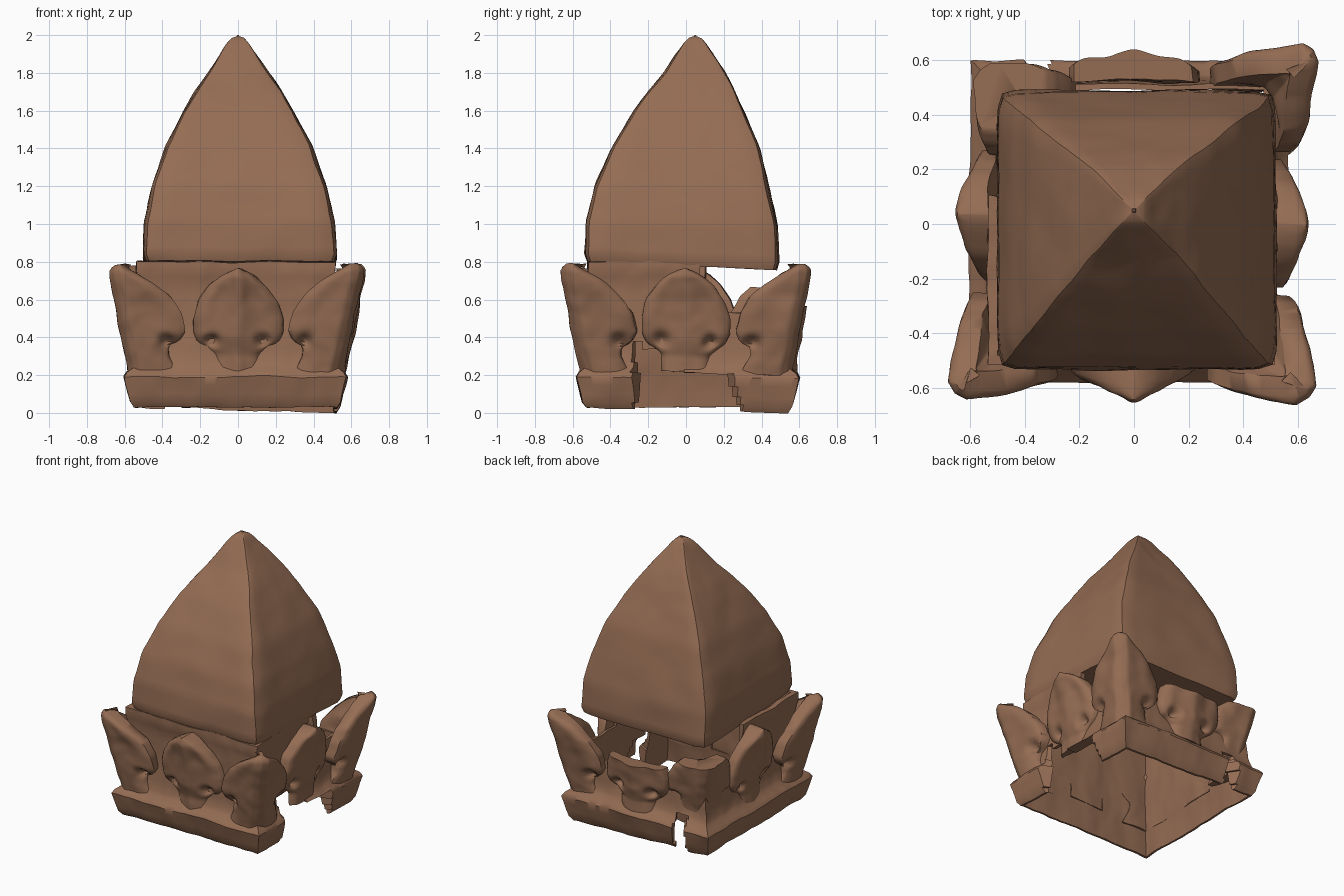
import bpy, bmesh, math
from mathutils import Vector, noise

if "Cube" in bpy.data.objects:
    bpy.data.objects.remove(bpy.data.objects["Cube"])

stone = bpy.data.materials.new("brown_stone")
stone.diffuse_color = (0.30, 0.152, 0.088, 1)
stone.use_nodes = True
stone.node_tree.nodes["Principled BSDF"].inputs["Base Color"].default_value = stone.diffuse_color


def lerp(table, z):
    """Piecewise linear lookup in [(z, value), ...]."""
    if z <= table[0][0]:
        return table[0][1]
    for (a, va), (b, vb) in zip(table, table[1:]):
        if z <= b:
            return va + (vb - va) * (z - a) / (b - a)
    return table[-1][1]


def spin(x, y, k):
    """Rotate by k quarter turns: front, right, back, left."""
    for _ in range(k):
        x, y = -y, x
    return x, y


def finish(name, bm, rough=0.008, angle=40):
    for v in bm.verts:
        v.co += noise.noise_vector(v.co * 5) * rough + noise.noise_vector(v.co * 14) * rough * 0.35
    bmesh.ops.recalc_face_normals(bm, faces=bm.faces)
    me = bpy.data.meshes.new(name)
    bm.to_mesh(me)
    bm.free()
    me.materials.append(stone)
    ob = bpy.data.objects.new(name, me)
    bpy.context.collection.objects.link(ob)
    bpy.ops.object.select_all(action='DESELECT')
    ob.select_set(True)
    bpy.context.view_layer.objects.active = ob
    bpy.ops.object.shade_smooth_by_angle(angle=math.radians(angle))


def loft(bm, rings):
    """Closed skin through equal rings of points, capped at both ends."""
    vs = [[bm.verts.new(p) for p in r] for r in rings]
    n = len(vs[0])
    for a, b in zip(vs, vs[1:]):
        for i in range(n):
            j = (i + 1) % n
            bm.faces.new((a[i], a[j], b[j], b[i]))
    bm.faces.new(vs[0][::-1])
    bm.faces.new(vs[-1])


# Spire: square section with curved sides and slightly rounded corners
half = [(0.78, .515), (1.0, .505), (1.2, .46), (1.4, .392), (1.6, .29), (1.7, .23),
        (1.8, .162), (1.9, .095), (1.96, .055), (1.985, .032), (1.995, .004)]
shift = [(0.78, -.022), (1.2, -.02), (1.4, -.004), (1.6, .015), (1.8, .045), (2.0, .05)]
bm = bmesh.new()
rings = []
for i in range(45):
    t = i / 44
    z = 0.78 + 1.22 * (1 - (1 - t) ** 1.4)
    h = lerp(half, z)
    if i == 0:
        h -= 0.015
    ring = []
    for k in range(4):
        for j in range(16):
            u = -1 + j / 8
            c = 1 - 0.035 * abs(u) ** 12
            x, y = spin(u * h * c, -h * c, k)
            dz = -0.05 * (y / .5) * max(0, 1 - (z - .78) / .5) * 0.5
            ring.append((x + 0.008 * (2 - z), y + lerp(shift, z), z + dz))
    rings.append(ring)
loft(bm, rings)
finish("spire", bm, 0.007, 35)

# Crown walls: broken shell with a base moulding outside, plain inside
wall = [(0.03, .535), (0.06, .555), (0.19, .59), (0.215, .575), (0.24, .54), (0.30, .52),
        (0.5, .505), (0.68, .51), (0.75, .525), (0.80, .525)]
inside = [(0.03, .52), (0.24, .495), (0.5, .485), (0.8, .49)]
levels = [.03, .06, .10, .15, .19, .215, .24, .27, .30, .34, .38, .43, .48, .53, .58,
          .63, .68, .72, .75, .78, .80]


def kept(k, x, y, z):
    wob = 0.03 * noise.noise(Vector((x * 6, y * 6, z * 6)))
    y, z = y + wob, z + wob
    if k == 0:
        return True
    if k == 1:
        gap = lerp([(-.28, .36), (-.1, .34), (0, .23), (.28, .22)], y)
        return not (abs(y) < .285 and z < gap) and (y < .1 or z < .53)
    if k == 2:
        return z < .48 and not (-.4 < x < -.3 and z < .25)
    return y < .1 or z < .5


n = 64
for k, side in enumerate(("front", "right", "back", "left")):
    bm = bmesh.new()
    outer, inner = [], []
    for z in levels:
        for table, grid in ((wall, outer), (inside, inner)):
            r = lerp(table, z)
            row = []
            for i in range(n + 1):
                u = -1 + 2 * i / n
                x, y = spin(u * r, -r, k)
                low = max(0, (0.25 - z) / 0.22) * max(0, x + y) * 0.03
                row.append(bm.verts.new((x - 0.012, y + 0.008, z - low)))
            grid.append(row)
    solid = {}
    for j in range(len(levels) - 1):
        for i in range(n):
            m = (outer[j][i].co + outer[j + 1][i + 1].co) / 2
            solid[j, i] = kept(k, *m)
    for (j, i), full in solid.items():
        if not full:
            continue
        for g in (outer, inner):
            bm.faces.new((g[j][i], g[j][i + 1], g[j + 1][i + 1], g[j + 1][i]))
        # broken rims between the two skins
        for dj, di, p, q in ((-1, 0, (j, i), (j, i + 1)), (1, 0, (j + 1, i), (j + 1, i + 1)),
                             (0, -1, (j, i), (j + 1, i)), (0, 1, (j, i + 1), (j + 1, i + 1))):
            if 0 <= i + di < n and not solid.get((j + dj, i + di), False):
                (a, b), (c, d) = p, q
                bm.faces.new((outer[a][b], outer[c][d], inner[c][d], inner[a][b]))
    bmesh.ops.delete(bm, geom=[v for v in bm.verts if not v.link_faces], context='VERTS')
    finish(side + "_wall", bm, 0.01)

# Leaves: half width and outward reach by height
face_w = [(0.22, .13), (0.31, .13), (0.345, .17), (0.37, .21), (0.42, .235), (0.5, .235),
          (0.6, .205), (0.68, .15), (0.73, .085), (0.76, .03), (0.77, .005)]
face_d = [(0.22, .54), (0.3, .54), (0.4, .57), (0.6, .60), (0.72, .64), (0.78, .63)]
corner_w = [(0.2, .27), (0.3, .24), (0.35, .25), (0.38, .31), (0.43, .345), (0.53, .34),
            (0.62, .30), (0.69, .23), (0.74, .15), (0.77, .09), (0.785, .05)]
corner_d = [(0.2, .56), (0.35, .59), (0.5, .62), (0.7, .66), (0.76, .665), (0.785, .65)]


def leaf(name, k, corner, top=1.0, offset=(0, 0), ridge=0.02):
    widths, reach = (corner_w, corner_d) if corner else (face_w, face_d)
    z0, z1 = widths[0][0], min(top, widths[-1][0])
    rows, n = 34, 32
    rings = []
    for i in range(rows + 1):
        z = z0 + (z1 - z0) * i / rows
        w, d = lerp(widths, z), lerp(reach, z)
        back = max(0.49, min(d - 0.03, d - 0.11))
        ring = []
        for part in (1, 0):
            for j in range(n + 1):
                s = (-1 + 2 * j / n) * (1 if part else -1)
                a = abs(s) * w
                o = back
                if part:
                    # rounded edge, centre rib, drilled eyes beside the stem
                    eye_at = .25 if corner else .13
                    eye = math.exp(-((a - eye_at) / .035) ** 2 - ((z - .38) / .03) ** 2)
                    hollow = math.exp(-((abs(s) - .5) / .25) ** 2 - ((z - .55) / .13) ** 2)
                    o = d - 0.04 * abs(s) ** 5 - 0.06 * eye - 0.015 * hollow
                    if not corner:
                        o += ridge * (math.exp(-(a / .04) ** 2) - abs(s) ** 2)
                if corner:
                    along = max(-o, a - d)
                    if part:
                        # blunt corner ridge
                        cut = max(0, .07 - a) * .4
                        along, o = along + cut, o - cut
                    elif z > .5:
                        # back filled towards a straight chord
                        f = .55 * min(1, (z - .5) / .1)
                        mid = (back + d - w) / 2
                        cx, cy = -mid + s * (back - d + w) / 2, -mid - s * (back - d + w) / 2
                        if s < 0:
                            cx, cy = cy, cx
                        along, o = along + (cx - along) * f, o + (-cy - o) * f
                    p = (along, -o) if s >= 0 else (-o, along)
                else:
                    p = (s * w, -o)
                x, y = spin(p[0], p[1], k)
                ring.append((x + offset[0], y + offset[1], z))
        rings.append(ring)
    bm = bmesh.new()
    loft(bm, rings)
    finish(name, bm, 0.013, 60)


leaf("front_leaf", 0, False)
leaf("right_leaf", 1, False, ridge=0.004)
leaf("back_leaf", 2, False, top=0.57, offset=(0, .035), ridge=0.008)
leaf("left_leaf", 3, False, offset=(-.015, .03), ridge=0.008)
leaf("front_left_corner_leaf", 0, True, offset=(-.02, .01))
leaf("front_right_corner_leaf", 1, True)
leaf("back_right_corner_leaf", 2, True, offset=(.015, 0))
leaf("back_left_corner_leaf", 3, True, top=0.66, offset=(.06, -.05))
